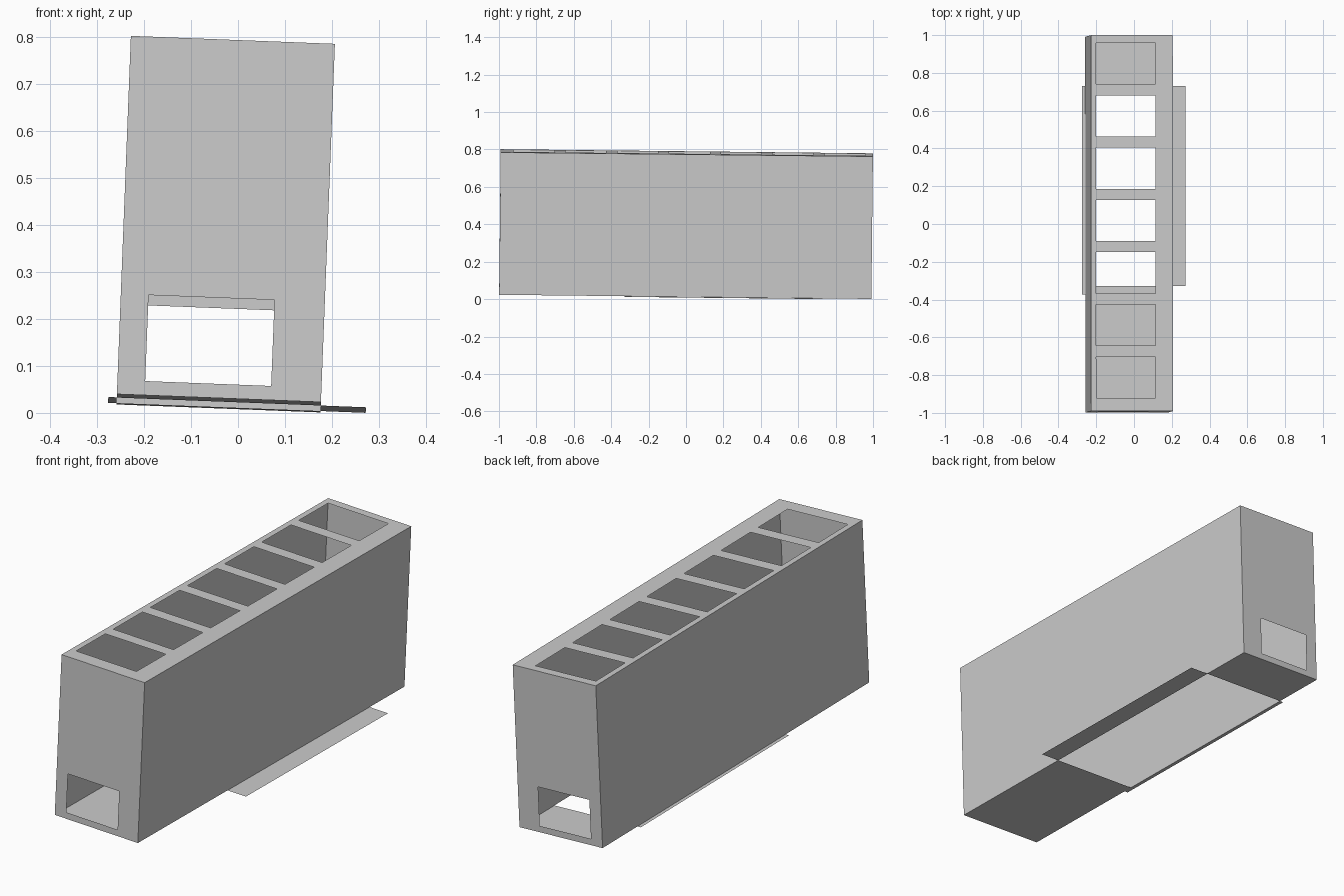
import bpy
from mathutils import Matrix, Vector

if "Cube" in bpy.data.objects:
    bpy.data.objects.remove(bpy.data.objects["Cube"])

W, L, H = 0.217, 0.995, 0.762   # half width, half length, height

# The whole casing leans slightly; build in local axes, then place with one matrix
ax = Vector((1, 0, -0.039)).normalized()
ay = Vector((-0.002, 1, -0.011)).normalized()
az = ax.cross(ay).normalized()
ay = az.cross(ax)
PLACE = Matrix.Translation((-0.041, -0.004, 0.0205)) @ Matrix((ax, ay, az)).transposed().to_4x4()


def sheet(name, us, vs, to_xyz, holes=(), flip=False):
    """Flat sheet gridded at us x vs, leaving out the cells listed in holes."""
    verts = [to_xyz(u, v) for v in vs for u in us]
    n = len(us)
    faces = []
    for j in range(len(vs) - 1):
        for i in range(n - 1):
            if (i, j) in holes:
                continue
            a = j * n + i
            f = (a, a + 1, a + n + 1, a + n)
            faces.append(f[::-1] if flip else f)
    me = bpy.data.meshes.new(name)
    me.from_pydata(verts, [], faces)
    me.validate()
    ob = bpy.data.objects.new(name, me)
    bpy.context.collection.objects.link(ob)
    ob.matrix_world = PLACE
    return ob


# Long side walls
sheet("right_wall", [-L, L], [0, H], lambda u, v: (W, u, v))
sheet("left_wall", [-L, L], [0, H], lambda u, v: (-W, u, v), flip=True)

# End walls, each with an offset window near the bottom
for name, y, flip in (("front_wall", -L, False), ("back_wall", L, True)):
    sheet(name, [-W, -0.158, 0.110, W], [0, 0.030, 0.213, H],
          lambda u, v, y=y: (u, y, v), holes={(1, 1)}, flip=flip)

# Top grille with seven openings
ys = [-L]
for k in range(7):
    c = 0.014 + (k - 3) * 0.277
    ys += [c - 0.109, c + 0.109]
ys.append(L)
sheet("top_grille", [-W, -0.189, 0.126, W], ys, lambda u, v: (u, v, H),
      holes={(1, 2 * k + 1) for k in range(7)})

# Floor with a wide opening, and the flaps beside that opening
sheet("floor", [-W, W], [-L, -0.325, 0.735, L], lambda u, v: (u, v, 0),
      holes={(0, 1)}, flip=True)
sheet("right_flap", [W, 0.313], [-0.325, 0.735], lambda u, v: (u, v, 0))
sheet("left_flap", [-0.235, -W], [-0.37, 0.735], lambda u, v: (u, v, 0))
